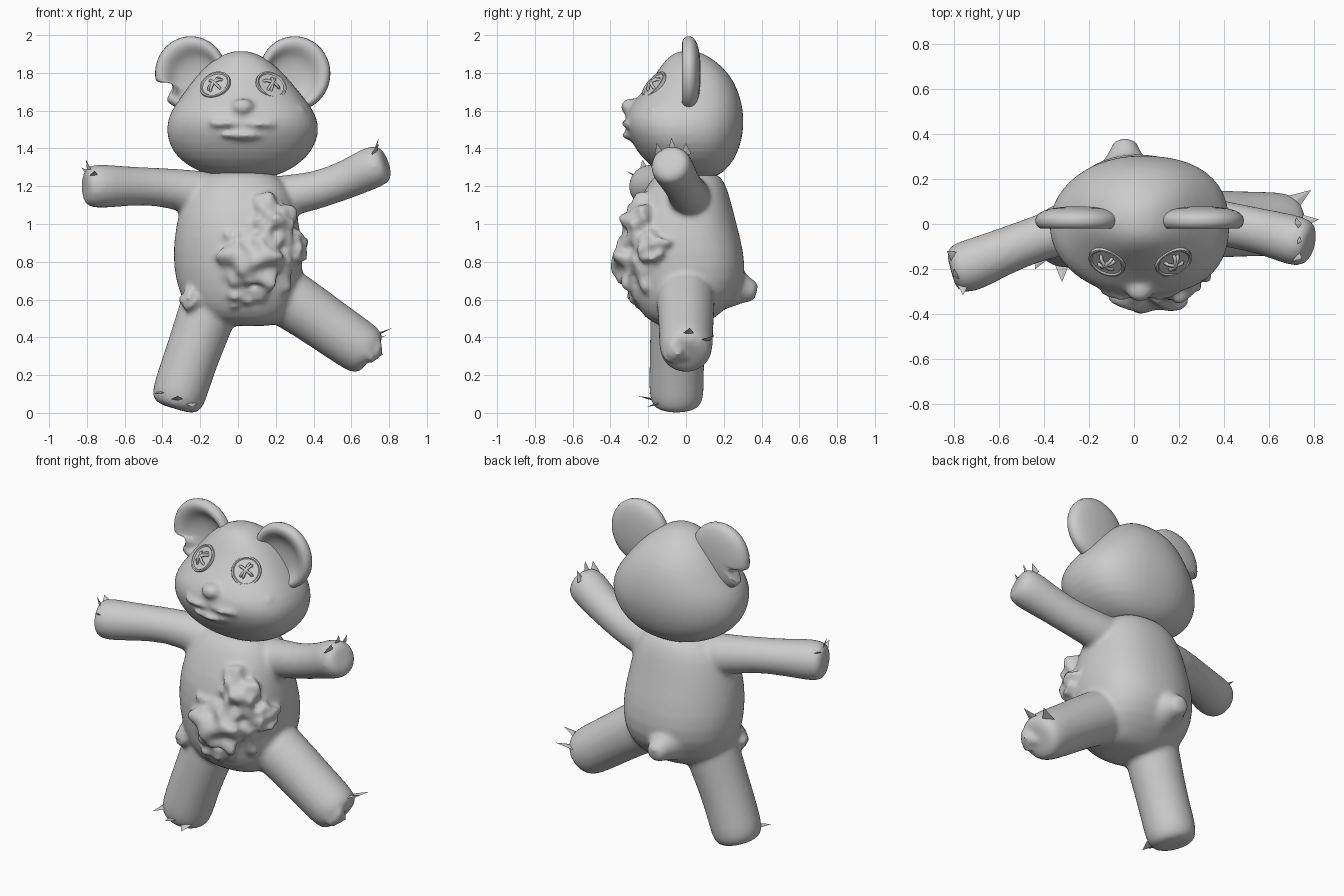
import bpy, bmesh, math
from mathutils import Vector, noise

if "Cube" in bpy.data.objects:
    bpy.data.objects.remove(bpy.data.objects["Cube"], do_unlink=True)

grey = bpy.data.materials.new("plush grey")
grey.use_nodes = True
GREY = (0.6, 0.6, 0.6, 1)
grey.diffuse_color = GREY
grey.node_tree.nodes["Principled BSDF"].inputs["Base Color"].default_value = GREY


def finish(name, bm, subdiv=0, angle=60):
    """Turn a bmesh into a smooth shaded object."""
    bmesh.ops.recalc_face_normals(bm, faces=bm.faces)
    mesh = bpy.data.meshes.new(name)
    bm.to_mesh(mesh)
    bm.free()
    mesh.materials.append(grey)
    obj = bpy.data.objects.new(name, mesh)
    bpy.context.collection.objects.link(obj)
    bpy.ops.object.select_all(action='DESELECT')
    obj.select_set(True)
    bpy.context.view_layer.objects.active = obj
    bpy.ops.object.shade_smooth_by_angle(angle=math.radians(angle))
    if subdiv:
        mod = obj.modifiers.new("Subdivision", 'SUBSURF')
        mod.levels = mod.render_levels = subdiv
    return obj


def fuse(obj, voxel, rounds):
    """Melt overlapping shells into one soft skin."""
    mod = obj.modifiers.new("Fuse", 'REMESH')
    mod.mode, mod.voxel_size, mod.use_smooth_shade = 'VOXEL', voxel, True
    soft = obj.modifiers.new("Soften", 'SMOOTH')
    soft.factor, soft.iterations = 0.5, rounds


def skin(bm, rings):
    """Bridge a list of equal rings of points and close both ends."""
    rows = [[bm.verts.new(p) for p in ring] for ring in rings]
    n = len(rows[0])
    for a, b in zip(rows, rows[1:]):
        for i in range(n):
            j = (i + 1) % n
            bm.faces.new((a[i], a[j], b[j], b[i]))
    for row in (rows[0], rows[-1]):
        mid = bm.verts.new(sum((v.co for v in row), Vector()) / n)
        for i in range(n):
            bm.faces.new((row[i], row[(i + 1) % n], mid))


def stack(bm, sections, n=24):
    """Upright form from (z, x right, x left, y front, y back), fuller on its left side."""
    rings = []
    for z, x0, x1, y0, y1 in sections:
        ring = []
        for i in range(n):
            c, s = math.cos(2 * math.pi * i / n), math.sin(2 * math.pi * i / n)
            e = 0.82 if c > 0.001 else 1
            ring.append(((x0 + x1) / 2 + (x1 - x0) / 2 * math.copysign(abs(c) ** e, c),
                         (y0 + y1) / 2 + (y1 - y0) / 2 * math.copysign(abs(s) ** e, s), z))
        rings.append(ring)
    skin(bm, rings)


def limb(bm, path, n=16):
    """Tube along (point, radius) pairs with a blunt, rounded end."""
    pts = [(Vector(p), r) for p, r in path]
    tip, r = pts[-1]
    way = (tip - pts[-2][0]).normalized()
    pts += [(tip + way * 0.035, r * 0.9), (tip + way * 0.05, r * 0.6)]
    rings = []
    for k, (p, r) in enumerate(pts):
        d = pts[min(k + 1, len(pts) - 1)][0] - pts[max(k - 1, 0)][0]
        u = d.cross(Vector((0, 1, 0))).normalized()
        v = d.cross(u).normalized()
        rings.append([p + r * (u * math.cos(2 * math.pi * i / n) + v * math.sin(2 * math.pi * i / n))
                      for i in range(n)])
    skin(bm, rings)


def blob(bm, centre, size, bump=0.0, freq=2.0):
    """Lumpy ball pushed in and out by noise."""
    for v in bmesh.ops.create_icosphere(bm, subdivisions=4, radius=1)["verts"]:
        d = v.co.copy()
        k = 1 + bump * noise.noise(d * freq + Vector(centre) * 9)
        v.co = Vector(c + s * k * a for c, s, a in zip(centre, size, d))


# Torso, arms, legs and tail fused into one soft body
bm = bmesh.new()
stack(bm, [(0.46, -0.1, 0.2, -0.14, 0.08), (0.5, -0.21, 0.26, -0.22, 0.15),
           (0.58, -0.29, 0.31, -0.27, 0.25), (0.7, -0.335, 0.34, -0.3, 0.32),
           (0.85, -0.35, 0.35, -0.31, 0.31), (1.0, -0.33, 0.325, -0.3, 0.27),
           (1.12, -0.3, 0.3, -0.25, 0.24), (1.22, -0.25, 0.26, -0.2, 0.21),
           (1.28, -0.15, 0.18, -0.14, 0.16)])
limb(bm, [((0.05, 0.02, 1.1), 0.13), ((0.25, 0.02, 1.15), 0.115), ((0.42, 0, 1.175), 0.1),
          ((0.6, -0.04, 1.245), 0.104), ((0.7, -0.07, 1.295), 0.115), ((0.74, -0.08, 1.31), 0.11)])
limb(bm, [((-0.05, 0, 1.14), 0.13), ((-0.25, -0.01, 1.17), 0.12), ((-0.42, -0.06, 1.2), 0.1),
          ((-0.6, -0.13, 1.2), 0.107), ((-0.71, -0.18, 1.2), 0.119), ((-0.765, -0.195, 1.2), 0.116)])
limb(bm, [((0.08, -0.01, 0.71), 0.17), ((0.3, 0, 0.59), 0.157), ((0.48, 0, 0.46), 0.148),
          ((0.63, 0, 0.358), 0.146), ((0.67, 0, 0.33), 0.138)])
limb(bm, [((-0.11, -0.02, 0.68), 0.17), ((-0.19, -0.04, 0.45), 0.153), ((-0.26, -0.05, 0.26), 0.147),
          ((-0.308, -0.05, 0.11), 0.149), ((-0.32, -0.05, 0.07), 0.14)])
limb(bm, [((-0.04, 0.1, 0.7), 0.2), ((-0.04, 0.24, 0.67), 0.13), ((-0.04, 0.325, 0.65), 0.065)])

# Stuffing bursting out of the belly, hip and foot
for centre, size in (((0.08, -0.23, 0.8), (0.2, 0.14, 0.19)), ((0.17, -0.21, 0.99), (0.13, 0.12, 0.16)),
                     ((0.02, -0.22, 0.65), (0.13, 0.09, 0.1)), ((0.27, -0.16, 0.87), (0.1, 0.1, 0.1)),
                     ((0.0, -0.24, 0.9), (0.09, 0.09, 0.08)), ((-0.25, -0.15, 0.6), (0.05, 0.07, 0.07)),
                     ((0.7, -0.06, 0.33), (0.06, 0.06, 0.06))):
    blob(bm, centre, size, 0.5, 2.4)
fuse(finish("body", bm, subdiv=1, angle=180), 0.014, 7)

# Head with a broad jaw, sloping brow, nose and lips
bm = bmesh.new()
stack(bm, [(1.245, -0.1, 0.16, -0.06, 0.14), (1.27, -0.2, 0.25, -0.14, 0.2),
           (1.34, -0.32, 0.36, -0.23, 0.26), (1.43, -0.375, 0.42, -0.29, 0.295),
           (1.52, -0.385, 0.435, -0.33, 0.31), (1.6, -0.36, 0.405, -0.32, 0.305),
           (1.67, -0.305, 0.35, -0.26, 0.29), (1.75, -0.25, 0.285, -0.19, 0.26),
           (1.83, -0.18, 0.21, -0.14, 0.2), (1.89, -0.1, 0.13, -0.09, 0.12),
           (1.915, -0.03, 0.06, -0.04, 0.06)])
blob(bm, (0.025, -0.29, 1.62), (0.06, 0.055, 0.045))
for x, z, w in ((-0.06, 1.53, 0.09), (0.11, 1.53, 0.09), (0.025, 1.47, 0.11)):
    blob(bm, (x, -0.29, z), (w, 0.045, 0.025), 0.3)
blob(bm, (0.31, -0.17, 1.6), (0.05, 0.04, 0.03), 0.4)
fuse(finish("head", bm, subdiv=1, angle=180), 0.014, 6)


# Ears: thick discs with a dish pressed into the front, one torn at the rim
def ear(name, cx, side, torn=()):
    n, rings = 48, []
    profile = [(0.05, 0.078, 0), (0.13, 0.07, 0), (0.185, 0.05, 0), (0.202, 0.02, 0), (0.19, -0.015, 0),
               (0.165, -0.025, 0.1), (0.14, -0.01, 0.5), (0.12, 0.025, 0.9), (0.05, 0.04, 1)]
    for k, (r, y, shift) in enumerate(profile):
        ring = []
        for i in range(n):
            a = 2 * math.pi * i / n
            reach = min(r, 0.11 + 0.003 * (4 - abs(k - 4))) if i in torn else r
            ring.append((cx - side * 0.03 * shift + reach * 0.96 * math.cos(a), y,
                         1.797 - 0.03 * shift + reach * math.sin(a)))
        rings.append(ring)
    bm = bmesh.new()
    skin(bm, rings)
    finish(name, bm, subdiv=1)


ear("left_ear", 0.3, 1)
ear("right_ear", -0.25, -1, torn=(27, 28, 29))


def thread(name, points, radius):
    """Round cord through the points."""
    curve = bpy.data.curves.new(name, 'CURVE')
    curve.dimensions = '3D'
    curve.bevel_depth, curve.bevel_resolution, curve.resolution_u = radius, 2, 4
    spline = curve.splines.new('BEZIER')
    spline.bezier_points.add(len(points) - 1)
    for bp, p in zip(spline.bezier_points, points):
        bp.co = p
        bp.handle_left_type = bp.handle_right_type = 'AUTO'
    curve.materials.append(grey)
    bpy.context.collection.objects.link(bpy.data.objects.new(name, curve))


# Button eyes with crossed thread
for name, centre, side in (("right", (-0.12, -0.168, 1.735), -1), ("left", (0.175, -0.168, 1.735), 1)):
    c, out = Vector(centre), Vector((side * 0.35, -0.72, 0.62)).normalized()
    across = out.cross(Vector((0, 0, 1))).normalized()
    up = across.cross(out)
    bm = bmesh.new()
    n = 28
    skin(bm, [[c + out * h + r * (across * math.cos(2 * math.pi * i / n) + up * math.sin(2 * math.pi * i / n))
               for i in range(n)]
              for r, h in ((0.08, -0.03), (0.086, 0), (0.084, 0.01), (0.076, 0.011), (0.07, 0.005), (0.02, 0.004))])
    finish(name + "_button_eye", bm, angle=40)
    for k in (0.6, 1.9, 2.3):
        d = across * math.cos(k) + up * math.sin(k)
        thread(name + "_eye_thread", [c - d * 0.045, c - d * 0.03 + out * 0.018,
                                      c + d * 0.03 + out * 0.018, c + d * 0.045], 0.008)


# Claws: thin flat spikes poking through the paws
def claw(name, base, tip, width=0.03):
    a, b = Vector(base), Vector(tip)
    bm = bmesh.new()
    bmesh.ops.create_cone(bm, cap_ends=True, segments=4, radius1=width, radius2=0.001, depth=(b - a).length)
    turn = (b - a).to_track_quat('Z', 'Y')
    for v in bm.verts:
        v.co = (a + b) / 2 + turn @ Vector((v.co.x, v.co.y * 0.2, v.co.z))
    finish(name, bm, angle=20)


for y in (-0.14, -0.07, 0.0):
    claw("left_hand_claw", (0.72, y, 1.37), (0.745, y * 1.1, 1.455 - abs(y + 0.07) * 0.4))
for base, tip in (((-0.76, -0.26, 1.25), (-0.76, -0.315, 1.28)),
                  ((-0.785, -0.22, 1.28), (-0.805, -0.23, 1.34)),
                  ((-0.79, -0.15, 1.27), (-0.83, -0.12, 1.3))):
    claw("right_hand_claw", base, tip)
for base, tip in (((0.72, 0.01, 0.41), (0.82, 0.02, 0.45)), ((0.7, 0.09, 0.38), (0.785, 0.15, 0.41))):
    claw("left_foot_claw", base, tip, 0.04)
for base, tip in (((-0.4, -0.13, 0.11), (-0.44, -0.2, 0.1)), ((-0.32, -0.17, 0.07), (-0.32, -0.255, 0.09)),
                  ((-0.25, -0.15, 0.05), (-0.24, -0.21, 0.03))):
    claw("right_foot_claw", base, tip, 0.035)
